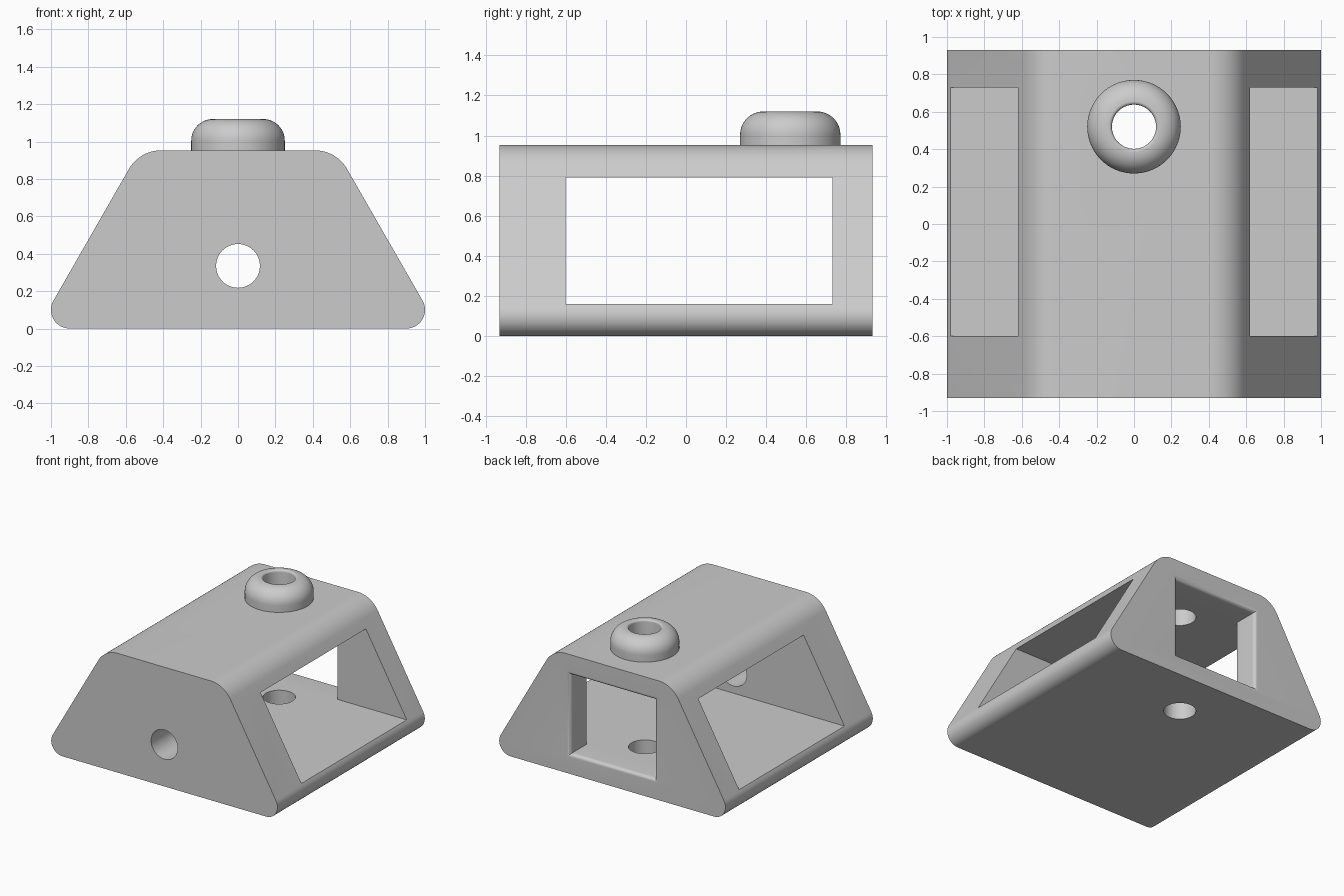
import bpy
import bmesh
from math import sin, cos, pi, radians

# Remove the default object
cube = bpy.data.objects.get("Cube")
if cube:
    bpy.data.objects.remove(cube, do_unlink=True)

HALF_Y = 0.93      # half the block length
BORE_Y = 0.52      # position of the boss and the vertical bore

grey = bpy.data.materials.new("plain grey")
grey.use_nodes = True
colour = (0.6, 0.6, 0.6, 1)
grey.diffuse_color = colour
grey.node_tree.nodes["Principled BSDF"].inputs["Base Color"].default_value = colour


def arc(cx, cz, r, start, end, steps):
    """Points on an arc, angles in degrees."""
    angles = [radians(start + (end - start) * i / steps) for i in range(steps + 1)]
    return [(cx + r * cos(a), cz + r * sin(a)) for a in angles]


def loft(name, rings):
    """Skin a list of equal-sized rings and close both ends."""
    bm = bmesh.new()
    loops = [[bm.verts.new(p) for p in ring] for ring in rings]
    n = len(loops[0])
    for a, b in zip(loops, loops[1:]):
        for i in range(n):
            j = (i + 1) % n
            bm.faces.new((a[i], a[j], b[j], b[i]))
    bm.faces.new(loops[0])
    bm.faces.new(loops[-1])
    bmesh.ops.recalc_face_normals(bm, faces=bm.faces)
    mesh = bpy.data.meshes.new(name)
    bm.to_mesh(mesh)
    bm.free()
    mesh.materials.append(grey)
    obj = bpy.data.objects.new(name, mesh)
    bpy.context.collection.objects.link(obj)
    return obj


def lathe(name, profile, y, sides=96):
    """Solid of revolution about a vertical axis from (radius, z) points."""
    turns = [2 * pi * i / sides for i in range(sides)]
    return loft(name, [[(r * cos(t), y + r * sin(t), z) for t in turns] for r, z in profile])


def rectangle(hx, z0, z1, y):
    return [(-hx, y, z0), (hx, y, z0), (hx, y, z1), (-hx, y, z1)]


def combine(target, other, operation):
    """Apply a boolean, then discard the helper."""
    other.hide_render = True
    mod = target.modifiers.new(operation.lower(), "BOOLEAN")
    mod.operation = operation
    mod.solver = "EXACT"
    mod.object = other
    bpy.context.view_layer.objects.active = target
    bpy.ops.object.modifier_apply(modifier=mod.name)
    bpy.data.objects.remove(other, do_unlink=True)


# Trapezoid block with rounded corners
right = arc(0.9, 0.1, 0.1, -90, 30, 16) + arc(0.41, 0.753, 0.2, 30, 90, 12)
section = right + [(-x, z) for x, z in reversed(right)]
body = loft("housing", [[(x, y, z) for x, z in section] for y in (-HALF_Y, HALF_Y)])

# Rounded boss on the roof
boss = lathe("boss", [(0.25, 0.9)] + arc(0.135, 1.005, 0.115, 0, 90, 14), BORE_Y)
combine(body, boss, "UNION")

# Side-to-side chamber
chamber = loft("chamber", [rectangle(1.2, 0.16, 0.79, y) for y in (-0.6, 0.73)])
combine(body, chamber, "DIFFERENCE")

# Back window with a rounded outer edge
R = 0.03
window_rings = [(0, 0.6)]
for i in range(9):
    a = radians(90 * i / 8)
    window_rings.append((R * (1 - cos(a)), HALF_Y - R + R * sin(a)))
window_rings.append((R, 1.1))
window = loft("window", [rectangle(0.37 + g, 0.16 - g, 0.79 + g, y) for g, y in window_rings])
combine(body, window, "DIFFERENCE")

# Vertical bore through boss, roof and floor, with an eased lip
lip = [(0.134 - 0.016 * sin(radians(a)), 1.104 + 0.016 * cos(radians(a))) for a in range(90, -1, -15)]
bore = lathe("bore", [(0.118, -0.2)] + lip + [(0.134, 1.3)], BORE_Y)
combine(body, bore, "DIFFERENCE")

# Round hole in the front wall
circle = arc(0, 0.335, 0.117, 0, 355, 71)
front_hole = loft("front_hole", [[(x, y, z) for x, z in circle] for y in (-1.2, -0.4)])
combine(body, front_hole, "DIFFERENCE")

# Smooth curved areas, keep crisp edges
bpy.ops.object.select_all(action="DESELECT")
body.select_set(True)
bpy.context.view_layer.objects.active = body
bpy.ops.object.shade_smooth_by_angle(angle=radians(25))
